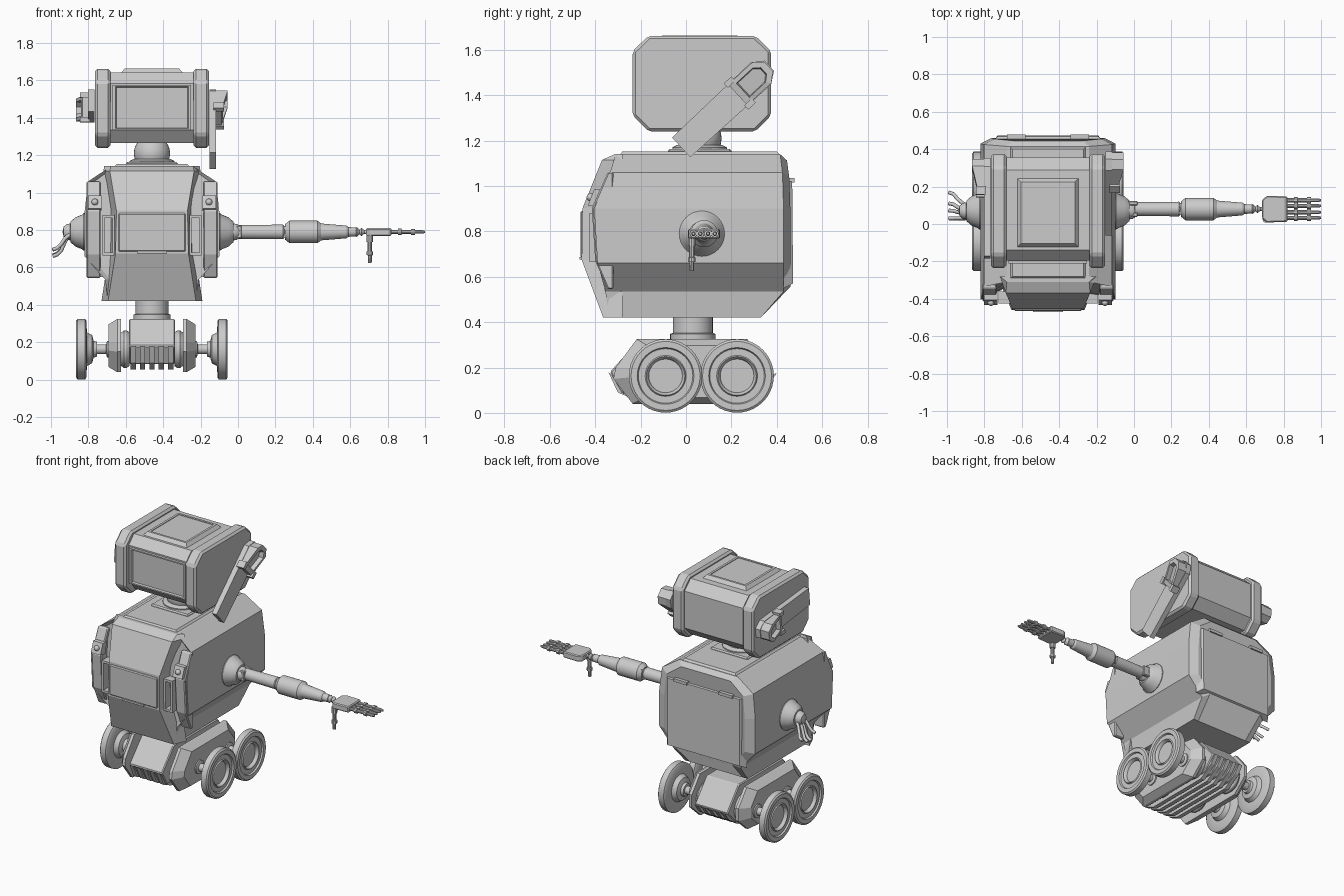
import bpy, bmesh, math
from mathutils import Vector

CX = -0.46          # body centre line; part coordinates are relative to it


def make(name, bm, smooth=False, bevel=0):
    bmesh.ops.recalc_face_normals(bm, faces=bm.faces)
    me = bpy.data.meshes.new(name)
    bm.to_mesh(me)
    bm.free()
    ob = bpy.data.objects.new(name, me)
    ob.location.x = CX
    bpy.context.collection.objects.link(ob)
    if smooth:
        me.shade_smooth()
        me.set_sharp_from_angle(angle=math.radians(32))
    if bevel:
        m = ob.modifiers.new("bevel", 'BEVEL')
        m.width, m.segments, m.limit_method = bevel, 1, 'ANGLE'
    return ob


def loft(name, rings, smooth=False, bevel=0):
    """Skin closed rings of equal count and cap both ends."""
    bm = bmesh.new()
    vs = [[bm.verts.new(p) for p in r] for r in rings]
    n = len(rings[0])
    for a, b in zip(vs, vs[1:]):
        for i in range(n):
            bm.faces.new((a[i], a[(i + 1) % n], b[(i + 1) % n], b[i]))
    bm.faces.new(vs[0])
    bm.faces.new(vs[-1])
    return make(name, bm, smooth, bevel)


def prism(name, yz, x0, x1, bevel=0):
    return loft(name, [[(x, y, z) for y, z in yz] for x in (x0, x1)], bevel=bevel)


def box(name, x0, x1, y0, y1, z0, z1, bevel=0):
    return prism(name, [(y0, z0), (y1, z0), (y1, z1), (y0, z1)], x0, x1, bevel)


def lathe(name, prof, c, axis='x', s=1, n=32):
    """Revolve (distance, radius) pairs about an axis through c."""
    rings = []
    for d, r in prof:
        ring = []
        for i in range(n):
            t = 2 * math.pi * i / n
            a, b = max(r, .001) * math.cos(t), max(r, .001) * math.sin(t)
            ring.append((s * d + c[0], a + c[1], b + c[2]) if axis == 'x' else (a + c[0], b + c[1], d + c[2]))
        rings.append(ring)
    return loft(name, rings, True)


def tube(name, pts, r):
    cu = bpy.data.curves.new(name, 'CURVE')
    cu.dimensions, cu.bevel_depth, cu.bevel_resolution, cu.use_fill_caps = '3D', r, 2, True
    sp = cu.splines.new('POLY')
    sp.points.add(len(pts) - 1)
    for p, q in zip(sp.points, pts):
        p.co = (*q, 1)
    ob = bpy.data.objects.new(name, cu)
    bpy.context.collection.objects.link(ob)


# --- torso shell: half section (x, z, front y, back y) ---
half = [(.22, 1.14, -.31, .415), (.342, 1.06, -.335, .425), (.36, .90, -.405, .43),
        (.36, .66, -.39, .43), (.25, .535, -.355, .43), (.235, .42, -.34, .33)]
full = half + [(-x, z, a, b) for x, z, a, b in reversed(half)]
back = [(x * .84, .8 + (z - .8) * .92 if z > .5 else z, b + (.03 if z > .5 else 0)) for x, z, a, b in full]
loft("torso_shell", [
    [(x * .9, a + .02, z) for x, z, a, b in full],
    [(x, a, z) for x, z, a, b in full],
    [(x, b, z) for x, z, a, b in full],
    [(x, b, z) for x, z, b in back]])
# central front bulge: rows of (z, y, half width)
rows = [(1.142, -.31, .22), (1.115, -.37, .225), (.905, -.455, .19), (.675, -.46, .195), (.42, -.365, .235)]
loft("chest_bulge", [[(-w - .035, -.28, z), (-w, y, z), (w, y, z), (w + .035, -.28, z)] for z, y, w in rows])
box("chest_hatch", -.18, .18, -.466, -.44, .685, .89, .006)
box("hatch_handle", -.08, .08, -.47, -.45, .675, .688)
for s, side in ((-1, "left"), (1, "right")):
    # corner flaps with lamps and side slots
    prism(side + "_corner_flap", [(-.32, 1.06), (-.345, 1.06), (-.415, .90), (-.40, .67), (-.345, .545), (-.32, .545)],
          s * .275, s * .35, .006)
    prism(side + "_lamp_block", [(-.36, .985), (-.405, .985), (-.432, .915), (-.38, .905)], s * .27, s * .342)
    ball = bmesh.new()
    bmesh.ops.create_uvsphere(ball, u_segments=16, v_segments=8, radius=.018)
    bmesh.ops.translate(ball, verts=ball.verts, vec=(s * .305, -.42, .95))
    make(side + "_lamp", ball, True)
    for x0, x1, z0, z1 in ((.2, .265, .865, .88), (.2, .265, .665, .68), (.2, .212, .665, .88), (.253, .265, .665, .88)):
        box(side + "_slot_rim", s * x0, s * x1, -.425, -.36, z0, z1)
    # shoulder dome and ball
    lathe(side + "_shoulder", [(.34, .1), (.365, .1), (.375, .092), (.41, .078), (.435, .055), (.437, .045),
                               (.455, .042), (.472, .028), (.478, 0)], (0, .07, .79), s=s)
# back door, top deck and collar
loft("back_door", [[(-.3, .43, .55), (.3, .43, .55), (.3, .43, 1.03), (-.3, .43, 1.03)],
                   [(-.27, .472, .57), (.27, .472, .57), (.27, .468, 1.02), (-.27, .468, 1.02)]])
for s in (-1, 1):
    box("door_hinge", s * .12, s * .22, .44, .478, 1.015, 1.035)
loft("top_deck", [[(-.21, -.3, 1.13), (.21, -.3, 1.13), (.21, .42, 1.13), (-.21, .42, 1.13)],
                  [(-.19, -.28, 1.152), (.19, -.28, 1.152), (.19, .40, 1.152), (-.19, .40, 1.152)]])
box("neck_plate", -.14, .14, -.08, .2, 1.14, 1.163, .008)
lathe("neck_collar", [(1.15, .12), (1.17, .12), (1.18, .1), (1.18, .08)], (0, .06, 0), 'z')
lathe("neck_ball", [(1.21 + .097 * math.sin(t * math.pi / 12), .097 * math.cos(t * math.pi / 12)) for t in range(-6, 7)],
      (0, .06, 0), 'z')

# --- head ---
prism("head_core", [(-.185, 1.335), (-.13, 1.265), (.29, 1.265), (.355, 1.33), (.355, 1.58), (.29, 1.642),
                    (-.14, 1.642), (-.195, 1.585)], -.235, .235)
plate = [(-.235, 1.31), (-.165, 1.24), (.305, 1.24), (.375, 1.31), (.375, 1.595), (.305, 1.662), (-.165, 1.662), (-.235, 1.595)]
for s, side in ((-1, "left"), (1, "right")):
    prism(side + "_head_plate", plate, s * .222, s * .305, .013)
loft("head_crown", [[(-w, -.13 + i, z), (w, -.13 + i, z), (w, .25 - i, z), (-w, .25 - i, z)]
                    for w, i, z in ((.17, 0, 1.635), (.145, .025, 1.664), (.13, .04, 1.664), (.13, .04, 1.66))])
outer = [(-.21, 1.335), (.21, 1.335), (.21, 1.575), (-.21, 1.575)]
loft("screen", [[(x * k, y, 1.455 + (z - 1.455) * k) for x, z in outer]
                for k, y in ((1, -.17), (1, -.212), (.93, -.212), (.9, -.197))])


# --- side flaps on the head: strip with a hollow padded end ---
def flap(side, s, pivot, ang):
    ca, sa = math.cos(ang), math.sin(ang)

    def place(x, u, v):
        u -= .4
        return (s * x, pivot[0] + u * ca - v * sa, pivot[1] + u * sa + v * ca)
    strip = [(0, -.059), (.48, -.066), (.53, -.03), (.53, .03), (.48, .066), (0, .059)]
    loft(side + "_flap_strip", [[place(x, u, v) for u, v in strip] for x in (.307, .342)])
    end = [(.34, -.062), (.485, -.062), (.525, -.028), (.525, .028), (.485, .062), (.34, .062)]
    rings = []
    for k, d in ((1, None), (1, 0), (.68, 0), (.62, -.03)):
        ring = []
        for u, v in end:
            u2, v2 = .435 + (u - .435) * k, v * k
            x = .335 if d is None else .372 + .033 * min(1, (u2 - .34) / .12) + d
            ring.append(place(x, u2, v2))
        rings.append(ring)
    loft(side + "_flap_pad", rings)
    for v in (-.066, .066):
        q = [(.33, v - .013), (.375, v - .013), (.375, v + .013), (.33, v + .013)]
        loft(side + "_flap_clip", [[place(x, *p) for p in q] for x in (.33, .385)])


flap("right", 1, (.272, 1.442), math.radians(42.8))
flap("left", -1, (.22, 1.45), math.radians(-6))

# --- drive base ---
lathe("waist_post", [(.30, .1), (.348, .1), (.352, .088), (.44, .088)], (0, .03, 0), 'z')
prism("base_core", [(-.205, .325), (.265, .325), (.39, .175), (.30, .085), (-.28, .085), (-.335, .18)], -.123, .123, .006)
for i in range(5):
    x = -.1 + .05 * i
    prism("base_rib", [(-.26, .1), (-.31, .11), (-.342, .18), (-.30, .09), (-.22, .055), (.26, .055), (.36, .12),
                       (.4, .175), (.34, .16), (.3, .1)], x - .014, x + .014)
prof = [(-.217, .325), (.27, .325), (.36, .215), (.36, .13), (.26, .04), (-.235, .04), (-.32, .15), (-.31, .2)]
for s, side in ((-1, "left"), (1, "right")):
    loft(side + "_base_plate", [[(s * x, .02 + (y - .02) * k, .18 + (z - .18) * k) for y, z in prof]
                                for x, k in ((.165, 1), (.185, 1), (.232, .8))])
    for y, end in ((-.09, "front"), (.225, "rear")):
        c = (0, y, .163)
        lathe(f"{side}_{end}_gear", [(.12, .09), (.135, .1), (.15, .1), (.17, .085)], c, s=s)
        lathe(f"{side}_{end}_axle", [(.2, .045), (.24, .045), (.245, .026), (.35, .026)], c, s=s)
        lathe(f"{side}_{end}_wheel", [(.295, 0), (.295, .04), (.312, .045), (.32, .075), (.348, .09), (.35, .15),
                                      (.357, .162), (.397, .162), (.405, .152), (.405, .125), (.395, .12),
                                      (.395, .09), (.402, .085), (.395, .078), (.38, .074), (.38, 0)], c, s=s, n=40)

# --- extended right arm (absolute x, shifted by -CX) ---
A = (-CX, .08, .79)
for y in (.05, .11):
    box("shoulder_fork", .42, .48, y - .012, y + .012, .755, .825, .005)
lathe("upper_arm", [(-.05, .022), (0, .024), (.005, .037), (.24, .039), (.25, .03), (.28, .03)], A)
lathe("elbow_pin", [(-.032, .034), (.032, .034)], (.265 - CX, .08, .79), 'z', n=20)
lathe("forearm", [(.25, .04), (.275, .06), (.425, .06), (.445, .045), (.58, .034), (.59, .026), (.63, .024)], A)
lathe("wrist", [(.62, .012), (.635, .026), (.65, .012), (.66, .022), (.675, .01), (.7, .012)], A, n=16)
loft("palm", [[(x - CX, y, z) for x, y in ((.685, .03), (.71, .008), (.82, .012), (.82, .148), (.71, .15), (.685, .13))]
              for z in (.768, .81)], bevel=.006)
joint = [(-.01, .01), (0, .011), (.035, .011), (.036, .018), (.055, .018), (.056, .011), (.105, .011),
         (.106, .017), (.125, .017), (.126, .01), (.165, .01), (.18, .006)]
for i, y in enumerate((.033, .063, .097, .127)):
    lathe(f"finger_{i + 1}", joint, (.82 - CX, y, .79), n=10)
lathe("thumb", [(.625, .01), (.665, .011), (.666, .018), (.685, .018), (.686, .012), (.735, .012), (.736, .018),
                (.775, .018)], (.705 - CX, .025, 0), 'z', n=10)

# --- loose cables in the empty left shoulder ---
for i, (y, dy, dz) in enumerate(((.03, .0, .0), (.07, .035, -.03), (.1, .06, .0), (.055, .015, -.035))):
    pts = [Vector((-.9, y, .775)), Vector((-.925, y + dy * .3, .755 + dz * .5)), Vector((-.945, y + dy * .6, .725 + dz)),
           Vector((-.965, y + dy, .705 + dz)), Vector((-.99, y + dy * 1.15, .695 + dz))]
    tube(f"loose_cable_{i + 1}", pts, .01)
